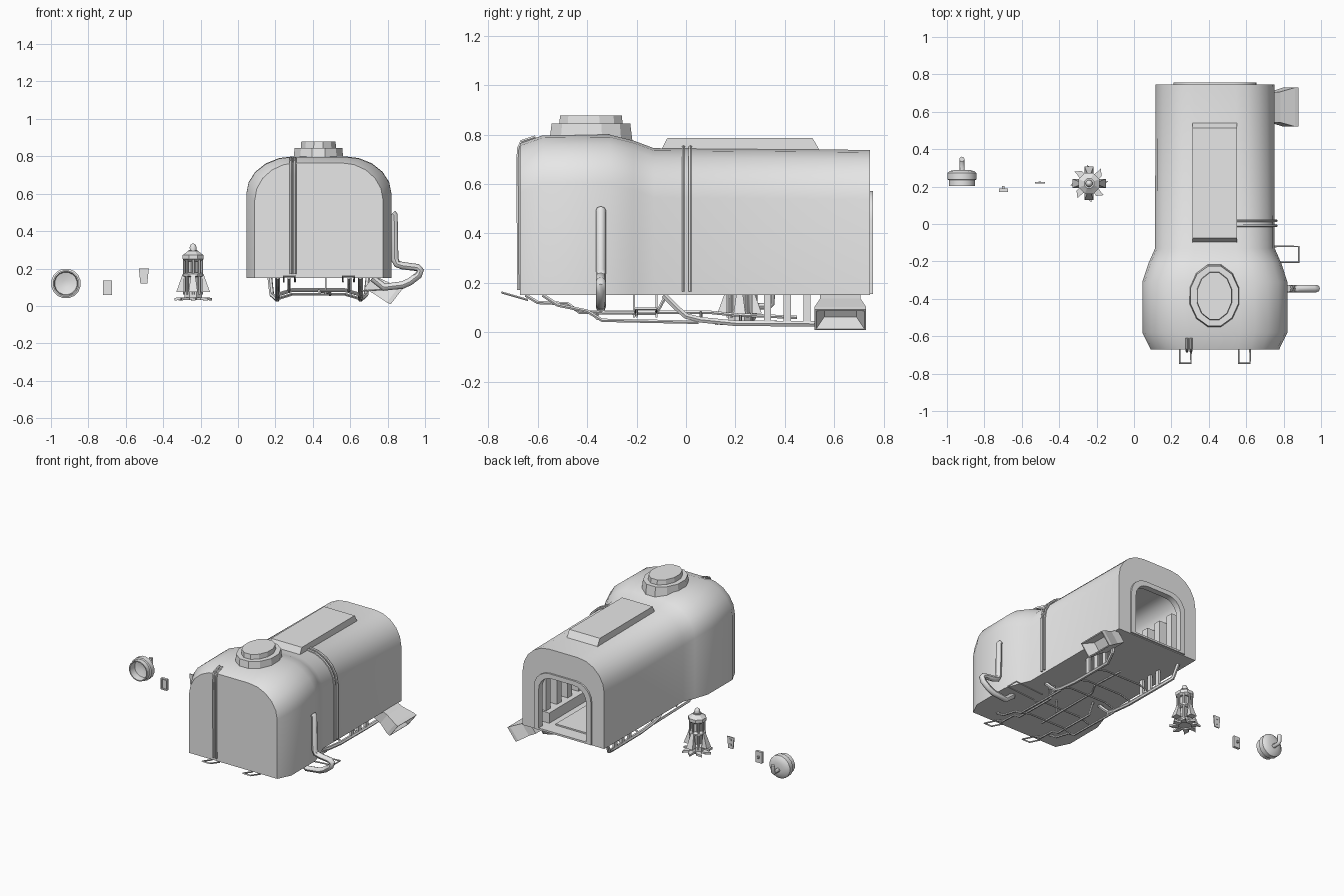
import bpy, bmesh, math
from mathutils import Vector

cube = bpy.data.objects.get("Cube")
if cube:
    bpy.data.objects.remove(cube)

GREY = (0.8, 0.8, 0.8, 1)
metal = bpy.data.materials.new("plain grey")
metal.use_nodes = True
metal.diffuse_color = GREY
metal.node_tree.nodes["Principled BSDF"].inputs["Base Color"].default_value = GREY
CX = 0.4325  # centre line of the cabin


def activate(ob):
    bpy.ops.object.select_all(action='DESELECT')
    ob.select_set(True)
    bpy.context.view_layer.objects.active = ob


def smooth(ob, angle=35):
    activate(ob)
    bpy.ops.object.shade_smooth_by_angle(angle=math.radians(angle))


def loft(name, rings, caps=True):
    """Skin a list of equal point rings."""
    bm = bmesh.new()
    rows = [[bm.verts.new(p) for p in ring] for ring in rings]
    n = len(rows[0])
    for a, b in zip(rows, rows[1:]):
        for i in range(n):
            j = (i + 1) % n
            bm.faces.new((a[i], a[j], b[j], b[i]))
    if caps:
        bm.faces.new(rows[0])
        bm.faces.new(rows[-1])
    bmesh.ops.recalc_face_normals(bm, faces=bm.faces)
    me = bpy.data.meshes.new(name)
    bm.to_mesh(me)
    bm.free()
    me.materials.append(metal)
    ob = bpy.data.objects.new(name, me)
    bpy.context.collection.objects.link(ob)
    return ob


def box(name, x, y, z):
    return loft(name, [[(x[0], y[0], h), (x[1], y[0], h), (x[1], y[1], h), (x[0], y[1], h)] for h in z])


def lathe(name, centre, profile, sides, axis='Z', sy=1.0):
    """Turn (radius, height) pairs around an axis."""
    rings = []
    for r, h in profile:
        ring = []
        for i in range(sides):
            a = 2 * math.pi * (i + 0.5) / sides
            u, v = r * math.cos(a), r * math.sin(a) * sy
            ring.append(Vector(centre) + Vector((u, v, h) if axis == 'Z' else (u, h, v)))
        rings.append(ring)
    return loft(name, rings)


def tube(name, points, radius, sides=8):
    cu = bpy.data.curves.new(name, 'CURVE')
    cu.dimensions = '3D'
    cu.bevel_depth = radius
    cu.bevel_resolution = max(0, sides // 4 - 1)
    cu.use_fill_caps = True
    sp = cu.splines.new('POLY')
    sp.points.add(len(points) - 1)
    for p, co in zip(sp.points, points):
        p.co = (*co, 1)
    ob = bpy.data.objects.new(name, cu)
    bpy.context.collection.objects.link(ob)
    cu.materials.append(metal)
    activate(ob)
    bpy.ops.object.convert(target='MESH')
    smooth(ob, 45)
    return ob


def arch(y, half, bottom, top, rx, rz, steps=5):
    """Upright outline with rounded shoulders."""
    quarter = [math.pi / 2 * i / steps for i in range(steps + 1)]
    side = [(half - rx + rx * math.cos(a), top - rz + rz * math.sin(a)) for a in quarter]
    pts = [(half, bottom)] + side
    pts += [(-u, v) for u, v in reversed(pts)]
    return [(CX + u, y, v) for u, v in pts]


def cut(ob, cutter):
    cutter.hide_render = True
    m = ob.modifiers.new("cut", 'BOOLEAN')
    m.object = cutter
    m.solver = 'EXACT'
    activate(ob)
    bpy.ops.object.modifier_apply(modifier="cut")


# Cabin shell: long barrel with a swollen nose, hollow at the rear
stations = [(-0.672, 0.343, 0.765), (-0.58, 0.388, 0.797), (-0.31, 0.388, 0.8), (-0.21, 0.355, 0.775),
            (-0.13, 0.32, 0.745), (0.745, 0.3175, 0.738)]
body = loft("cabin_shell", [arch(y, h, 0.15, t, h * 0.65, 0.2) for y, h, t in stations])
room = loft("room_cutter", [arch(y, 0.265, 0.168, 0.64, 0.12, 0.12) for y in (-0.5, 0.715)])
door = loft("door_cutter", [arch(y, 0.185, 0.168, 0.54, 0.1, 0.1) for y in (0.6, 0.8)])
rim = loft("doorway_rim", [arch(y, 0.222, 0.155, 0.572, 0.12, 0.12) for y in (0.72, 0.757)])
cut(body, room)
cut(body, door)
cut(rim, door)
for helper in (room, door):
    bpy.data.objects.remove(helper)
smooth(body)
smooth(rim)

# Cabin interior: wall posts, benches and floor plate
for s in (-1, 1):
    for k in range(6):
        y = 0.62 - k * 0.12
        x = sorted((CX + s * 0.265, CX + s * 0.205))
        box("wall_post", x, (y - 0.025, y + 0.025), (0.168, 0.5))
    x = sorted((CX + s * 0.265, CX + s * 0.17))
    box("bench", x, (-0.2, 0.66), (0.168, 0.24))
box("floor_plate", (CX - 0.12, CX + 0.12), (-0.3, 0.66), (0.165, 0.178))

# Roof hatch and sloped roof box
lathe("hatch_base", (0.43, -0.385, 0), [(0.14, 0.765), (0.132, 0.845)], 12, sy=1.25)
lathe("hatch_lid", (0.43, -0.385, 0), [(0.098, 0.84), (0.095, 0.878)], 12, sy=1.36)
loft("roof_box", [[(x, y, z) for x, y in ((0.312, y0), (0.55, y0), (0.55, y1), (0.312, y1))]
                  for y0, y1, z in ((-0.105, 0.545, 0.73), (-0.075, 0.512, 0.787))])

# Twin strips on the nose, twin half hoops on the flank
for x in (0.283, 0.304):
    tube("nose_strip", [(x, -0.677, 0.17), (x, -0.68, 0.7), (x, -0.677, 0.745),
                        (x, -0.665, 0.772), (x, -0.61, 0.79)], 0.008)
for y in (-0.01, 0.018):
    hoop = arch(y, 0.328, 0.165, 0.748, 0.21, 0.2)
    tube("flank_hoop", hoop[:len(hoop) // 2], 0.008)

# Bent side pipe
py = -0.345
tube("side_pipe", [(0.825, py, 0.495), (0.835, py, 0.485), (0.838, py, 0.25), (0.85, py, 0.225), (0.88, py, 0.215),
                   (0.96, py, 0.205), (0.975, py, 0.19), (0.965, py, 0.165), (0.92, py, 0.13),
                   (0.88, py, 0.112), (0.78, py, 0.1), (0.72, py, 0.15)], 0.02, 12)


# Tilted rectangular outlet funnel with a recessed mouth
def outlet(t, half, wide):
    c = Vector((0.715, 0.625, 0.122)).lerp(Vector((0.848, 0.625, 0.05)), t)
    u = Vector((0.61, 0, 0.79)) * half
    v = Vector((0, wide, 0))
    return [c + u + v, c + u - v, c - u - v, c - u + v]


loft("outlet_funnel", [outlet(-0.1, 0.045, 0.082), outlet(0.3, 0.045, 0.082), outlet(0.85, 0.053, 0.104),
                       outlet(1, 0.053, 0.104), outlet(1, 0.046, 0.097), outlet(0.5, 0.03, 0.065)])

# Underside: main runs with hangers, cross bars, front pipes and steps
for s in (-1, 1):
    x = CX + s * 0.222
    run = [(-0.09, 0.15), (-0.04, 0.1), (0, 0.065), (0.06, 0.05), (0.2, 0.036), (0.52, 0.034)]
    tube("belly_pipe", [(x, y, z) for y, z in run] + [(x + s * 0.03, 0.6, 0.06), (x + s * 0.04, 0.64, 0.15)], 0.013)
    for y in (0.33, 0.41, 0.49):
        box("pipe_hanger", (x - 0.008, x + 0.008), (y - 0.015, y + 0.015), (0.035, 0.152))
    x = CX + s * 0.16
    tube("front_pipe", [(x, -0.65, 0.15), (x, -0.6, 0.12), (x, -0.48, 0.115), (x, -0.43, 0.08),
                        (x, -0.12, 0.075), (x, -0.08, 0.15)], 0.008)
    x = CX + s * 0.22
    tube("low_pipe", [(x, -0.58, 0.15), (x, -0.52, 0.11), (x, -0.4, 0.085), (x, -0.34, 0.048),
                      (x, 0.05, 0.04)], 0.008)
    xs = CX + s * 0.158
    tube("front_step", [(xs - 0.03, -0.64, 0.13), (xs - 0.03, -0.745, 0.16), (xs + 0.03, -0.745, 0.16),
                        (xs + 0.03, -0.64, 0.13)], 0.005)
for y, z in ((-0.36, 0.07), (-0.2, 0.08), (0.06, 0.07), (0.22, 0.055), (0.4, 0.05)):
    tube("cross_bar", [(0.21, y, z - 0.015), (0.29, y, z + 0.01), (0.57, y, z + 0.01), (0.655, y, z - 0.015)], 0.006)
tube("centre_pipe", [(CX, -0.4, 0.08), (CX, 0.1, 0.08), (CX + 0.06, 0.2, 0.07), (CX + 0.06, 0.45, 0.06)], 0.008)
tube("side_step", [(0.66, -0.205, 0.08), (0.88, -0.205, 0.095), (0.88, -0.12, 0.095), (0.66, -0.12, 0.08)], 0.005)
for x, y in ((0.47, -0.21), (0.605, -0.12)):
    box("step_bracket", (x - 0.004, x + 0.004), (y - 0.004, y + 0.004), (0.06, 0.152))

# Small tower: core, collars, posts, skirt fins, clawed foot and tip
T = Vector((-0.24, 0.217, 0))
lathe("tower_core", T, [(0.05, 0.04), (0.05, 0.075), (0.032, 0.09), (0.03, 0.25)], 8)
lathe("tower_cap", T, [(0.045, 0.238), (0.06, 0.25), (0.06, 0.272), (0.045, 0.282), (0.028, 0.294)], 8)
lathe("tower_collar", T, [(0.046, 0.155), (0.058, 0.16), (0.058, 0.172), (0.046, 0.178)], 8)
lathe("tower_tip_collar", T, [(0.026, 0.29), (0.026, 0.3)], 8)
smooth(lathe("tower_tip", T, [(0.018, 0.295), (0.019, 0.315), (0.013, 0.328), (0.003, 0.334)], 12), 50)
for k in range(8):
    a = math.pi * k / 4
    out, side = Vector((math.cos(a), math.sin(a), 0)), Vector((-math.sin(a), math.cos(a), 0))

    def at(r, w, z):
        return T + out * r + side * w + Vector((0, 0, z))

    loft("foot_claw", [[at(0.04, -0.018, z), at(0.075, -0.02, z), at(0.1, 0.012, z - 0.004),
                        at(0.078, 0.012, z), at(0.04, 0.018, z)] for z in (0.032, 0.046)])
    tube("tower_post", [at(0.046, 0, 0.06), at(0.046, 0, 0.26)], 0.007)
    if k % 2 == 0:
        loft("skirt_fin", [[at(0.05, w, 0.17), at(0.056, w, 0.17), at(0.09, w * 2.2, 0.075),
                            at(0.05, w * 2.2, 0.075)] for w in (-0.011, 0.011)])

# Round lamp: open cup with a bent stem
L = (-0.92, 0, 0.12)
smooth(lathe("lamp_cup", L, [(0.035, 0.29), (0.066, 0.283), (0.08, 0.272), (0.08, 0.238), (0.071, 0.234), (0.071, 0.203),
                             (0.064, 0.203), (0.06, 0.25), (0.02, 0.262)], 16, 'Y'), 30)
tube("lamp_stem", [(-0.92, 0.28, 0.105), (-0.92, 0.335, 0.105), (-0.92, 0.346, 0.116), (-0.92, 0.346, 0.16)], 0.014, 12)

# Small framed switch
box("switch_back", (-0.717, -0.681), (0.18, 0.19), (0.062, 0.133))
for x in (-0.719, -0.679):
    box("switch_side", (x - 0.004, x + 0.004), (0.172, 0.19), (0.058, 0.137))
for z in (0.062, 0.133):
    box("switch_end", (-0.723, -0.675), (0.172, 0.19), (z - 0.004, z + 0.004))
box("switch_lever", (-0.705, -0.693), (0.188, 0.202), (0.09, 0.106))

# Thin tapered plate with studs
loft("tapered_plate", [[(-0.53, y, 0.2), (-0.477, y, 0.2), (-0.485, y, 0.12), (-0.522, y, 0.12)]
                       for y in (0.216, 0.224)])
for z in (0.14, 0.175):
    box("plate_stud", (-0.51, -0.497), (0.222, 0.228), (z, z + 0.012))
